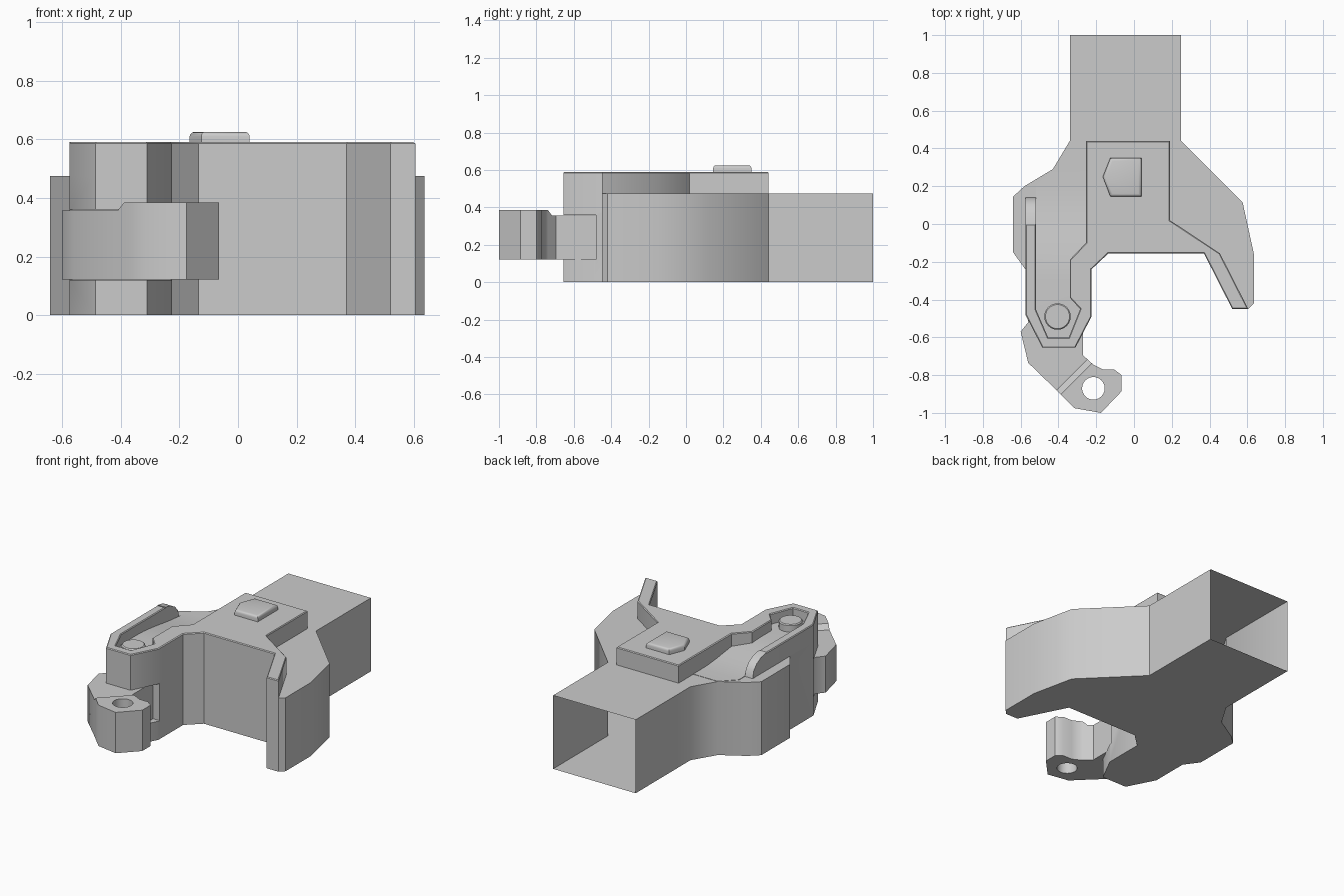
import bpy, bmesh, math

if "Cube" in bpy.data.objects:
    bpy.data.objects.remove(bpy.data.objects["Cube"])

TOP = 0.475      # top of the main body
DECK = 0.59      # top of the raised plate


def finish(name, bm, angle=40):
    bmesh.ops.recalc_face_normals(bm, faces=bm.faces)
    me = bpy.data.meshes.new(name)
    bm.to_mesh(me)
    bm.free()
    ob = bpy.data.objects.new(name, me)
    bpy.context.collection.objects.link(ob)
    smooth(ob, angle)
    return ob


def activate(ob):
    bpy.ops.object.select_all(action='DESELECT')
    ob.select_set(True)
    bpy.context.view_layer.objects.active = ob


def smooth(ob, angle=40):
    activate(ob)
    bpy.ops.object.shade_smooth_by_angle(angle=math.radians(angle))


def prism(pts, z0, z1, bevel=0, segments=1, bottom=True):
    """Extrude an (x, y) outline from z0 to z1, optionally bevelling the top rim."""
    bm = bmesh.new()
    base = bm.faces.new([bm.verts.new((x, y, z0)) for x, y in pts])
    ext = bmesh.ops.extrude_face_region(bm, geom=[base], use_keep_orig=True)
    for v in ext['geom']:
        if isinstance(v, bmesh.types.BMVert):
            v.co.z = z1
    bmesh.ops.recalc_face_normals(bm, faces=bm.faces)
    if bevel:
        rim = [e for e in bm.edges if all(abs(v.co.z - z1) < 1e-5 for v in e.verts)]
        bmesh.ops.bevel(bm, geom=rim, offset=bevel, segments=segments,
                        profile=0.5, affect='EDGES')
    if not bottom:
        low = [f for f in bm.faces if all(abs(v.co.z - z0) < 1e-5 for v in f.verts)]
        bmesh.ops.delete(bm, geom=low, context='FACES_ONLY')
    return bm


def slice_at(bm, co, no):
    bmesh.ops.bisect_plane(bm, geom=bm.verts[:] + bm.edges[:] + bm.faces[:],
                           plane_co=co, plane_no=no)


def circle(cx, cy, r, n=24):
    return [(cx + r * math.cos(2 * math.pi * i / n),
             cy + r * math.sin(2 * math.pi * i / n)) for i in range(n)]


def cut(ob, cutter):
    mod = ob.modifiers.new("cut", 'BOOLEAN')
    mod.operation = 'DIFFERENCE'
    mod.solver = 'EXACT'
    mod.object = cutter
    activate(ob)
    bpy.ops.object.modifier_apply(modifier=mod.name)
    bpy.data.objects.remove(cutter)
    smooth(ob)


# Front rim shared by the body and the raised plate
front = [(0.605, -0.45), (0.52, -0.45), (0.37, -0.155), (-0.135, -0.155),
         (-0.225, -0.24), (-0.225, -0.49), (-0.31, -0.655), (-0.485, -0.655),
         (-0.575, -0.48)]

# Main body with a slot in its fork for the hinged arm
body = finish("main_body", prism(
    [(-0.34, 1), (0.25, 1), (0.25, 0.44), (0.575, 0.115), (0.635, -0.16), (0.635, -0.42)]
    + front + [(-0.575, -0.24), (-0.64, -0.15), (-0.64, 0.145), (-0.58, 0.2),
               (-0.43, 0.29), (-0.34, 0.44)], 0, TOP))
cut(body, finish("slot_cutter", prism(
    [(-0.8, -0.48), (-0.1, -0.48), (-0.1, -0.8), (-0.8, -0.8)], 0.12, 0.36)))

# Open socket at the back
bm = bmesh.new()
bm.from_mesh(body.data)
bmesh.ops.delete(bm, geom=[f for f in bm.faces if f.calc_center_median().y > 0.99],
                 context='FACES_ONLY')
bm.to_mesh(body.data)
bm.free()

# Raised plate that wraps round the fork as a rim
pocket = [(-0.52, -0.45), (-0.455, -0.60), (-0.345, -0.60), (-0.285, -0.45),
          (-0.34, -0.39), (-0.34, -0.19), (-0.255, -0.10)]
finish("raised_plate", prism(
    [(-0.255, 0.44), (0.19, 0.44), (0.19, 0.02), (0.455, -0.155)] + front
    + [(-0.575, 0), (-0.52, 0)] + pocket, TOP, DECK, bevel=0.005, bottom=False))

# Rounded tail of the side rail
bm = bmesh.new()
profile = [(0, TOP), (0.14, TOP), (0.13, 0.52), (0.1, 0.555), (0.055, 0.58), (0, DECK)]
sides = [[bm.verts.new((x, y, z)) for y, z in profile] for x in (-0.575, -0.52)]
for s in sides:
    bm.faces.new(s)
for i in range(1, len(profile) - 1):
    bm.faces.new([sides[0][i], sides[0][i + 1], sides[1][i + 1], sides[1][i]])
finish("rail_tail", bm)

# Pocket floor rising gently towards the pin
bm = prism([(-0.52, 0.2)] + pocket + [(-0.255, 0.29), (-0.43, 0.29)],
           TOP - 0.01, TOP, bottom=False)
for i in range(8):
    slice_at(bm, (0, 0.2 - 0.07 * i, 0), (0, 1, 0))
for v in bm.verts:
    if v.co.z > TOP - 0.005:
        t = min(max((0.2 - v.co.y) / 0.49, 0), 1)
        v.co.z = TOP + 0.002 + 0.045 * t * t * (3 - 2 * t)
finish("pocket_floor", bm)

# Hinge pin and button on top
finish("hinge_pin", prism(circle(-0.405, -0.49, 0.07), 0.5, 0.57, bevel=0.006))
finish("top_button", prism(
    [(-0.125, 0.35), (0.04, 0.35), (0.04, 0.145), (-0.125, 0.145), (-0.165, 0.25)],
    DECK - 0.005, 0.625, bevel=0.016, segments=3))

# Hinged arm: lower at the hinge, stepped up at the eyelet
bm = prism([(-0.56, -0.482), (-0.56, -0.52), (-0.60, -0.57), (-0.56, -0.735),
            (-0.41, -0.88), (-0.315, -0.975), (-0.175, -1.0), (-0.065, -0.885),
            (-0.065, -0.80), (-0.105, -0.77), (-0.165, -0.77), (-0.215, -0.745),
            (-0.27, -0.695), (-0.27, -0.482)], 0.121, 0.385)
for d in (0.47, 0.515):
    slice_at(bm, (d, 0, 0), (1, -1, 0))
for v in bm.verts:
    if v.co.z > 0.3 and v.co.x - v.co.y < 0.48:
        v.co.z = 0.357
arm = finish("hinged_arm", bm)
cut(arm, finish("eyelet_cutter", prism(circle(-0.215, -0.87, 0.06), 0, 0.6)))
